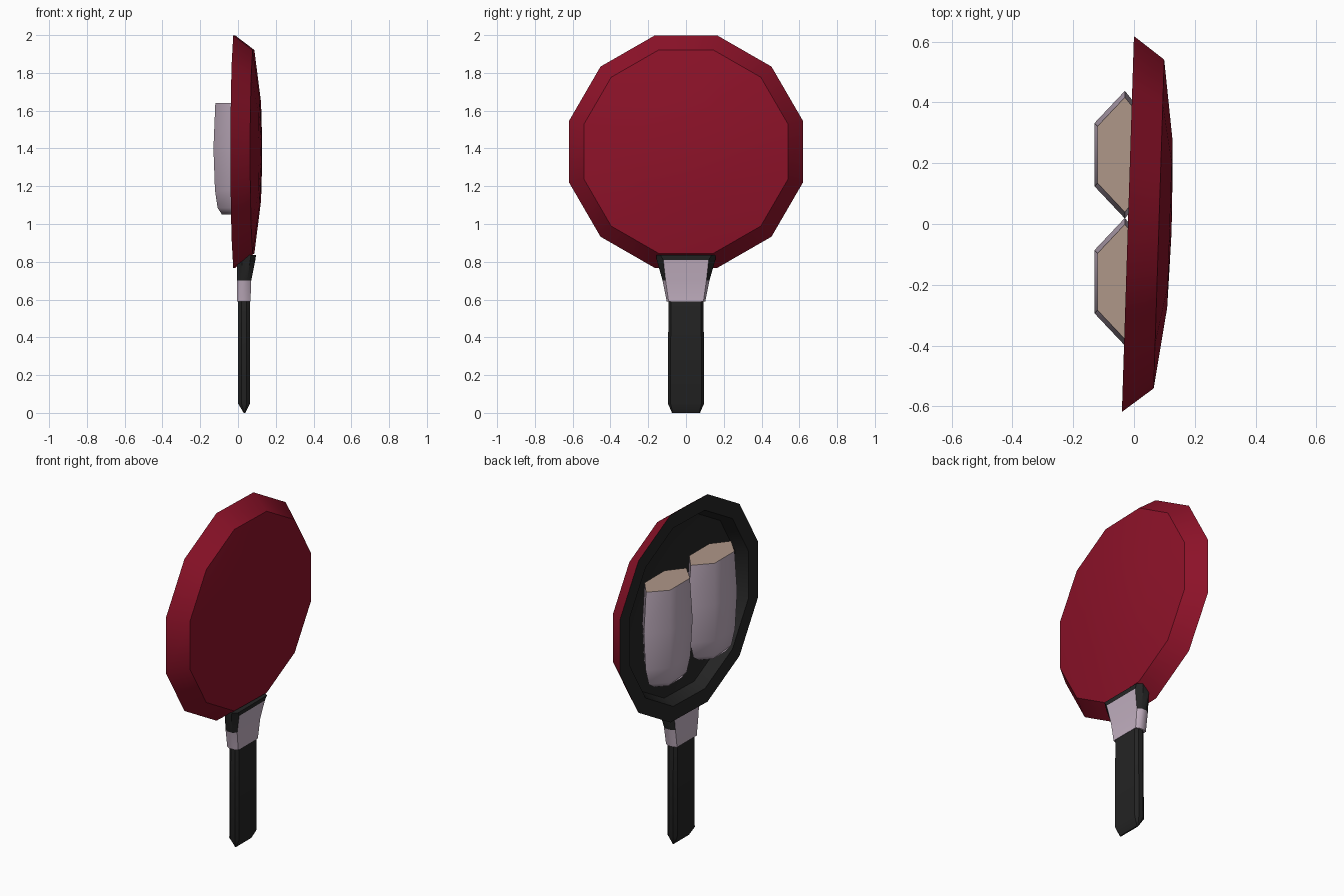
import bpy, bmesh, math

if "Cube" in bpy.data.objects:
    bpy.data.objects.remove(bpy.data.objects["Cube"])

def material(name, rgb):
    m = bpy.data.materials.new(name)
    m.diffuse_color = (*rgb, 1)
    m.use_nodes = True
    m.node_tree.nodes["Principled BSDF"].inputs["Base Color"].default_value = m.diffuse_color
    return m

RED = material("crimson", (0.27, 0.006, 0.022))
BLACK = material("charcoal", (0.018, 0.018, 0.018))
LILAC = material("pale lilac", (0.55, 0.44, 0.54))
TAN = material("tan", (0.43, 0.31, 0.25))

def loft(name, rings, mats, rule, cap=True, angle=35):
    """Skin a list of point rings; rule(centre, normal, band) picks the material."""
    bm = bmesh.new()
    layers = [[bm.verts.new(p) for p in ring] for ring in rings]
    n = len(layers[0])
    bands = []
    for k, (a, b) in enumerate(zip(layers, layers[1:])):
        for i in range(n):
            j = (i + 1) % n
            bands.append((bm.faces.new((a[i], a[j], b[j], b[i])), k))
    if cap:
        bands.append((bm.faces.new(layers[0][::-1]), -1))
        bands.append((bm.faces.new(layers[-1]), len(rings)))
    bmesh.ops.recalc_face_normals(bm, faces=bm.faces)
    for f, k in bands:
        f.material_index = rule(f.calc_center_median(), f.normal, k)
    me = bpy.data.meshes.new(name)
    bm.to_mesh(me)
    bm.free()
    for m in mats:
        me.materials.append(m)
    ob = bpy.data.objects.new(name, me)
    bpy.context.collection.objects.link(ob)
    bpy.ops.object.select_all(action='DESELECT')
    ob.select_set(True)
    bpy.context.view_layer.objects.active = ob
    bpy.ops.object.shade_smooth_by_angle(angle=math.radians(angle))
    return ob

# round dish: 12-sided, red outside, black rim and hollow, turned very slightly about z
def dish_ring(r, x):
    pts = []
    for i in range(12):
        a = math.radians(15 + 30 * i)
        y, z = r * math.cos(a), 1.383 + r * 0.995 * math.sin(a)
        pts.append((x + 0.032 * y, y, z))
    return pts

profile = [(0.05, 0.124), (0.285, 0.118), (0.56, 0.082), (0.64, -0.02),
           (0.55, -0.02), (0.52, 0.045), (0.28, 0.085), (0.05, 0.092)]
loft("dish", [dish_ring(*p) for p in profile], [RED, BLACK],
     lambda c, n, k: 0 if k < 3 else 1)

# two rounded hexagonal rolls lying in the hollow, cut flat on top
def roll_ring(cy, s, z):
    hexagon = [(0, .21), (-.1, .104), (-.1, -.104), (0, -.21), (.085, -.104), (.085, .104)]
    return [(-0.03 + x * s, cy + y * s, z) for x, y in hexagon]

for side, cy in (("left", 0.228), ("right", -0.19)):
    levels = [(0.55, 1.05), (0.78, 1.085), (0.92, 1.18), (1.0, 1.4), (0.9, 1.64)]
    loft(side + "_roll", [roll_ring(cy, s, z) for s, z in levels], [LILAC, TAN],
         lambda c, n, k: 1 if n.z > 0.8 else 0, angle=65)

# flattened eight-sided sections for collar and handle
def section(z, x0, x1, flat, wide):
    d = (x1 - x0) * 0.28
    return [(x0, -flat, z), (x1, -flat, z), (x1 - d, -wide, z), (x0 + d, -wide, z)], \
           [(x0, flat, z), (x1, flat, z), (x1 - d, wide, z), (x0 + d, wide, z)]

def oct_ring(*args):
    (a, b, c, d), (e, f, g, h) = section(*args)
    return [a, d, c, b, f, g, h, e]

# collar joining handle and dish, with black upper sides and top edge
loft("collar", [oct_ring(0.59, -0.006, 0.066, 0.092, 0.102),
                oct_ring(0.70, -0.006, 0.070, 0.108, 0.124),
                oct_ring(0.81, -0.004, 0.092, 0.120, 0.155),
                oct_ring(0.835, 0.0, 0.095, 0.135, 0.155)], [LILAC, BLACK],
     lambda c, n, k: 1 if c.z > 0.815 or (c.z > 0.7 and abs(n.y) > 0.5) else 0)

# handle with wedge-shaped foot
loft("handle", [oct_ring(0.0, 0.030, 0.038, 0.070, 0.074),
                oct_ring(0.05, 0.0, 0.064, 0.082, 0.096),
                oct_ring(0.61, 0.0, 0.064, 0.080, 0.093)], [BLACK],
     lambda c, n, k: 0)
